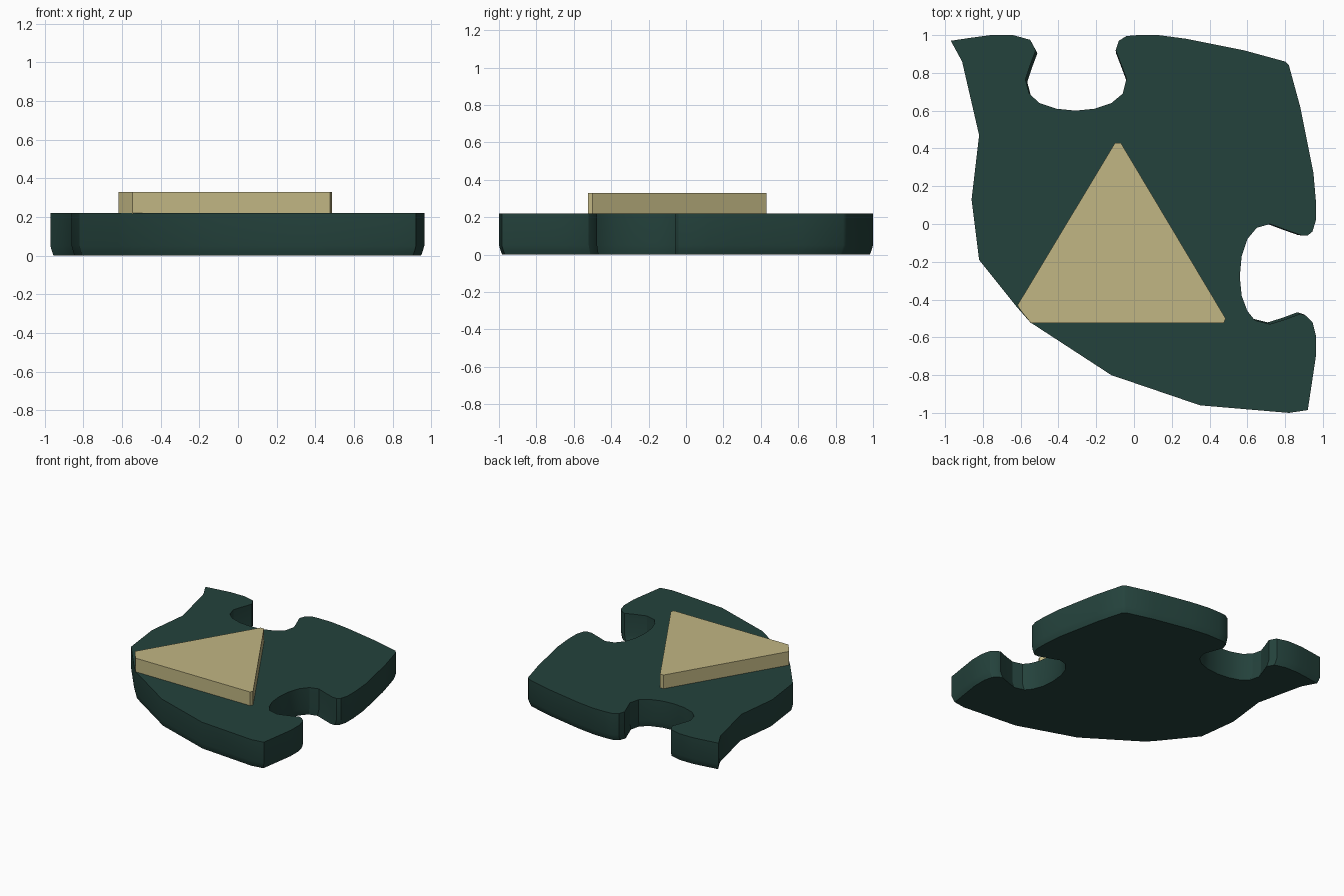
import bpy, bmesh, math

if "Cube" in bpy.data.objects:
    bpy.data.objects.remove(bpy.data.objects["Cube"])


def material(name, rgb):
    m = bpy.data.materials.new(name)
    m.diffuse_color = (*rgb, 1)
    m.use_nodes = True
    m.node_tree.nodes["Principled BSDF"].inputs["Base Color"].default_value = m.diffuse_color
    return m


def loft(name, outline, rings, mat):
    """Stack copies of an outline at (height, scale) rings and cap both ends."""
    bm = bmesh.new()
    loops = [[bm.verts.new((x * s, y * s, z)) for x, y in outline] for z, s in rings]
    n = len(outline)
    for low, high in zip(loops, loops[1:]):
        for i in range(n):
            j = (i + 1) % n
            bm.faces.new((low[i], low[j], high[j], high[i]))
    bm.faces.new(loops[0])
    bm.faces.new(loops[-1])
    bmesh.ops.recalc_face_normals(bm, faces=bm.faces)
    me = bpy.data.meshes.new(name)
    bm.to_mesh(me)
    bm.free()
    me.materials.append(mat)
    ob = bpy.data.objects.new(name, me)
    bpy.context.collection.objects.link(ob)
    bpy.ops.object.select_all(action='DESELECT')
    ob.select_set(True)
    bpy.context.view_layer.objects.active = ob
    bpy.ops.object.shade_smooth_by_angle(angle=math.radians(30))
    return ob


green = material("dark_green", (0.0176, 0.0545, 0.0452))
tan = material("tan", (0.533, 0.468, 0.227))

# Base outline, clockwise: back edge with its socket
back = [(-.97, .97), (-.87, .985), (-.76, 1), (-.64, 1), (-.55, .975), (-.52, .92),
        (-.55, .84), (-.575, .765), (-.555, .69), (-.50, .64), (-.41, .61), (-.31, .6),
        (-.21, .61), (-.12, .64), (-.06, .69), (-.04, .77), (-.07, .85), (-.097, .92),
        (-.08, .97), (-.04, .995), (.02, 1), (.13, 1), (.28, .98), (.58, .92),
        (.80, .86), (.82, .84)]
# Right edge with its socket
right = [(.88, .62), (.95, .27), (.963, .12), (.963, .02), (.945, -.04), (.92, -.06),
         (.885, -.06), (.80, -.03), (.72, 0), (.65, -.02), (.60, -.08), (.57, -.17),
         (.56, -.28), (.57, -.38), (.60, -.46), (.64, -.51), (.72, -.53), (.80, -.505),
         (.88, -.475), (.91, -.485), (.945, -.52), (.963, -.59), (.963, -.70),
         (.945, -.82), (.92, -.985)]
# Faceted front and left edges
front_left = [(.82, -1), (.35, -.96), (-.12, -.80), (-.55, -.52), (-.62, -.44),
              (-.82, -.19), (-.86, .13), (-.82, .47), (-.91, .86)]
loft("puzzle_base", back + right + front_left,
     [(0, .983), (.02, .991), (.05, 1), (.22, 1)], green)

# Raised triangle with a corner trimmed to the base edge
triangle = [(-.617, -.43), (-.60, -.457), (-.545, -.525), (.475, -.525), (.485, -.50),
            (-.07, .43), (-.10, .43)]
loft("raised_triangle", triangle, [(.215, 1), (.33, 1)], tan)
